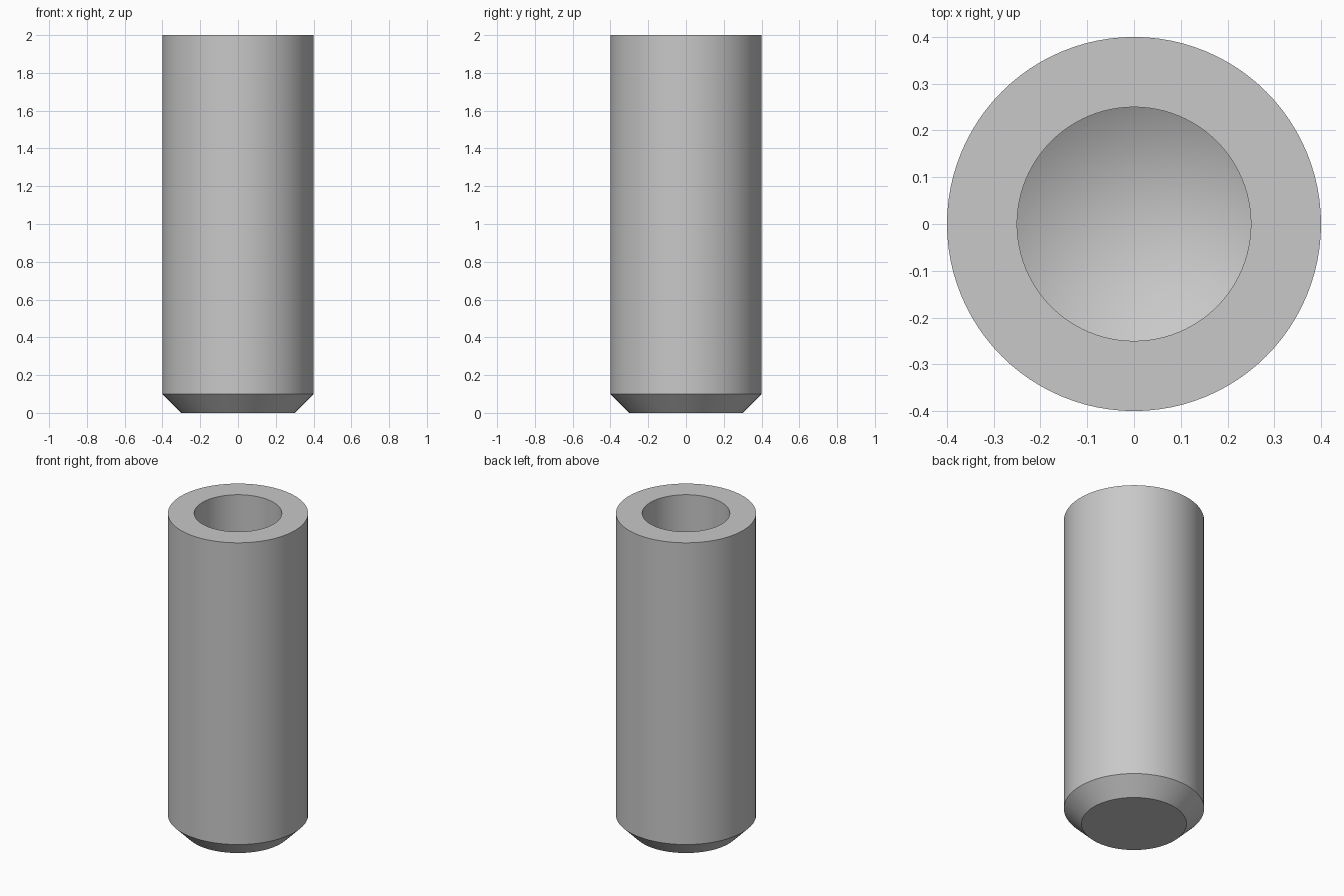
import bpy
import bmesh
from math import radians, tan, tau
from mathutils import Matrix

cube = bpy.data.objects.get("Cube")
if cube:
    bpy.data.objects.remove(cube, do_unlink=True)

SIDES = 96
LENGTH, RADIUS, CHAMFER = 2.0, 0.4, 0.1
BORE_RADIUS, BORE_DEPTH = 0.25, 1.2
bore_floor = LENGTH - BORE_DEPTH
cone_tip = bore_floor - BORE_RADIUS * tan(radians(30))

# Plain steel grey
steel = bpy.data.materials.new("steel grey")
steel.use_nodes = True
grey = (0.58, 0.58, 0.58, 1)
steel.diffuse_color = grey
steel.node_tree.nodes["Principled BSDF"].inputs["Base Color"].default_value = grey

# Half section: closed foot, chamfer, wall, rim, blind bore with drill point
profile = [
    (0, 0),
    (RADIUS - CHAMFER, 0),
    (RADIUS, CHAMFER),
    (RADIUS, LENGTH),
    (BORE_RADIUS, LENGTH),
    (BORE_RADIUS, bore_floor),
    (0, cone_tip),
]

# Revolve the section about the z axis
bm = bmesh.new()
verts = [bm.verts.new((r, 0, z)) for r, z in profile]
edges = [bm.edges.new(pair) for pair in zip(verts, verts[1:])]
bmesh.ops.spin(bm, geom=verts + edges, cent=(0, 0, 0), axis=(0, 0, 1),
               angle=tau, steps=SIDES, use_merge=True)
bmesh.ops.remove_doubles(bm, verts=bm.verts, dist=0.0001)
bmesh.ops.recalc_face_normals(bm, faces=bm.faces)

mesh = bpy.data.meshes.new("hollow_pin")
bm.to_mesh(mesh)
bm.free()
mesh.materials.append(steel)
pin = bpy.data.objects.new("hollow_pin", mesh)
bpy.context.collection.objects.link(pin)

# Smooth round walls, crisp rims (drill point meets the wall at 60 degrees)
bpy.ops.object.select_all(action="DESELECT")
pin.select_set(True)
bpy.context.view_layer.objects.active = pin
bpy.ops.object.shade_smooth_by_angle(angle=radians(30))
